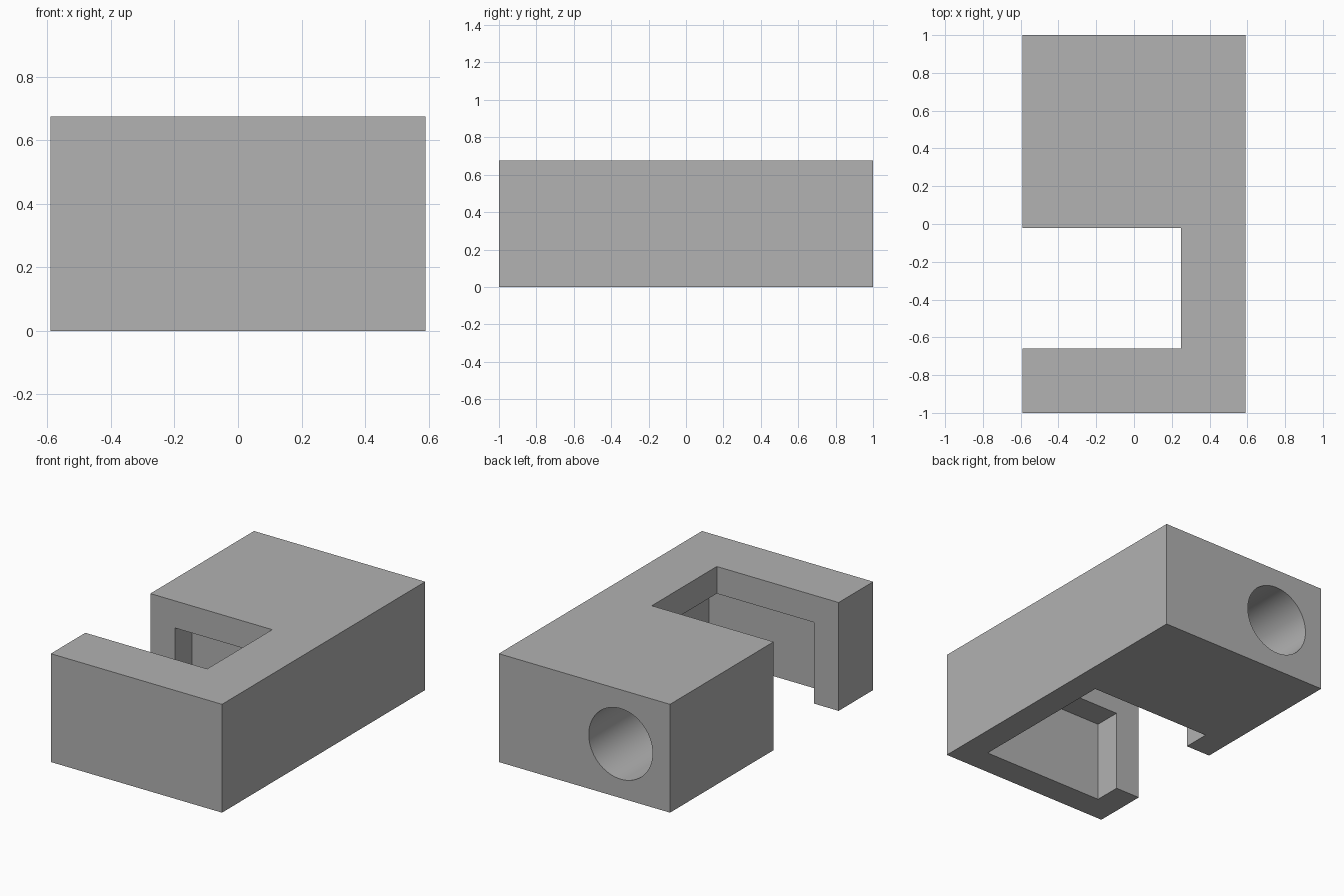
import bpy
import math

cube = bpy.data.objects.get("Cube")
if cube:
    bpy.data.objects.remove(cube, do_unlink=True)

W, L, H = 1.18, 2.0, 0.675      # overall block
WALL = 0.169                    # lip thickness around the inner channel
SLOT_X, SLOT_Y0, SLOT_Y1 = 0.25, -0.66, -0.02
HOLE_X, HOLE_R, HOLE_DEPTH = -0.25, 0.22, 0.68
OVER = 0.1                      # cutter overshoot

grey = bpy.data.materials.new("plain_grey")
grey.use_nodes = True
colour = (0.445, 0.445, 0.445, 1)
grey.diffuse_color = colour
grey.node_tree.nodes["Principled BSDF"].inputs["Base Color"].default_value = colour


def box(name, low, high):
    """Box between two corners."""
    bpy.ops.mesh.primitive_cube_add(
        size=1, location=[(a + b) / 2 for a, b in zip(low, high)])
    ob = bpy.context.object
    ob.name = name
    ob.scale = [b - a for a, b in zip(low, high)]
    bpy.ops.object.transform_apply(location=True, rotation=True, scale=True)
    ob.data.materials.append(grey)
    return ob


def cut(target, cutter):
    """Subtract the cutter and discard it."""
    cutter.hide_render = True
    mod = target.modifiers.new(cutter.name, "BOOLEAN")
    mod.operation = "DIFFERENCE"
    mod.solver = "EXACT"
    mod.object = cutter
    bpy.ops.object.select_all(action="DESELECT")
    bpy.context.view_layer.objects.active = target
    target.select_set(True)
    bpy.ops.object.modifier_apply(modifier=mod.name)
    bpy.data.objects.remove(cutter, do_unlink=True)


# Solid body
body = box("bracket_body", (-W / 2, -L / 2, 0), (W / 2, L / 2, H))

# Slot through the full height, open at one side
cut(body, box("through_slot", (-W / 2 - OVER, SLOT_Y0, -OVER),
              (SLOT_X, SLOT_Y1, H + OVER)))

# Wider channel, open at the bottom and stopped below the top lip
cut(body, box("inner_channel", (-W / 2 + WALL, SLOT_Y0 - WALL, -OVER),
              (W / 2 - WALL, SLOT_Y1 + WALL, H - WALL)))

# Blind round hole in the back
bpy.ops.mesh.primitive_cylinder_add(
    vertices=64, radius=HOLE_R, depth=HOLE_DEPTH + OVER,
    location=(HOLE_X, L / 2 + (OVER - HOLE_DEPTH) / 2, H / 2),
    rotation=(math.pi / 2, 0, 0))
hole = bpy.context.object
hole.name = "back_hole"
hole.data.materials.append(grey)
cut(body, hole)

bpy.ops.object.shade_smooth_by_angle(angle=math.radians(30))
